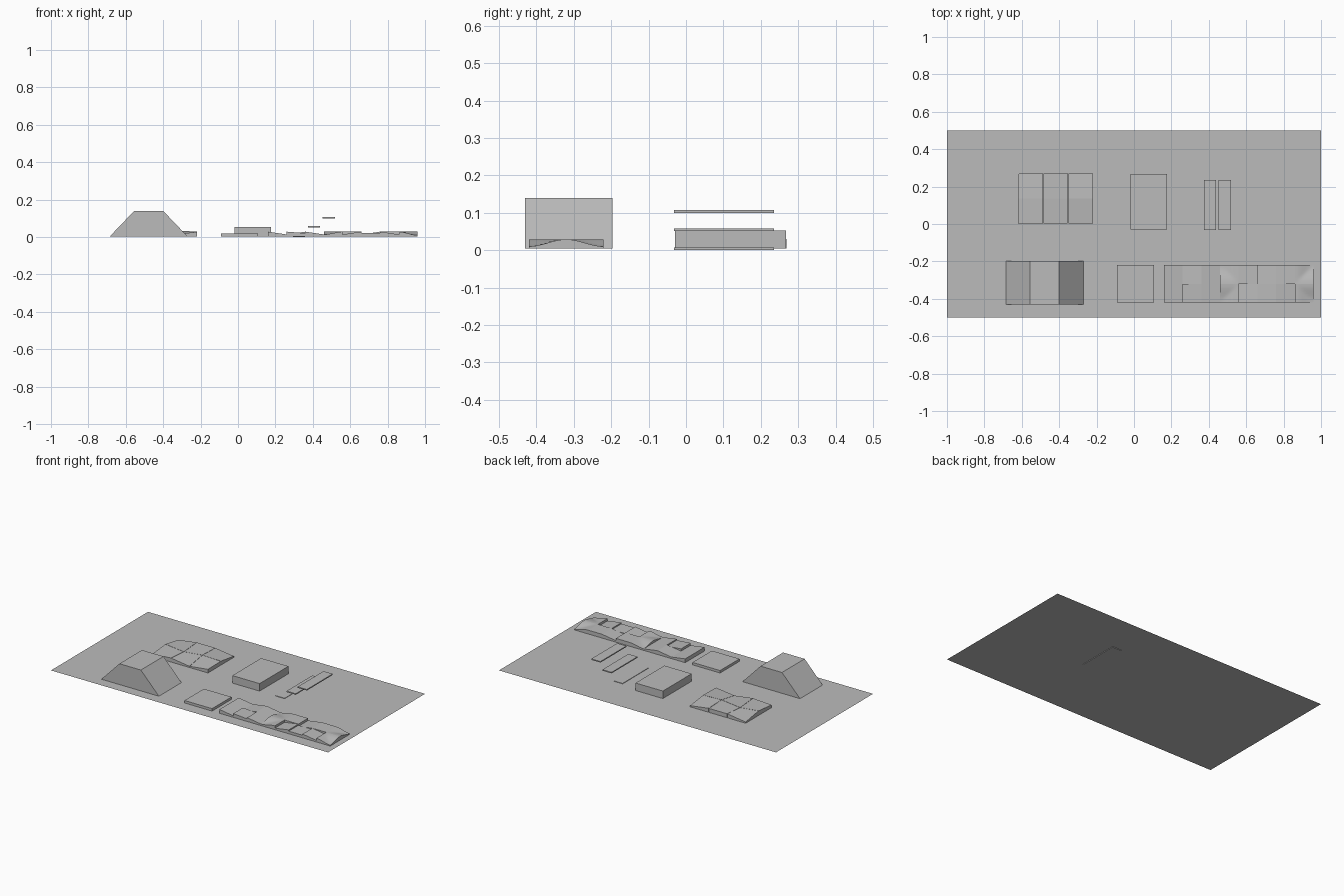
import bpy
import bmesh
import math

cube = bpy.data.objects.get("Cube")
if cube:
    bpy.data.objects.remove(cube, do_unlink=True)

GROUND = 0.004

grey = bpy.data.materials.new("plain grey")
grey.use_nodes = True
colour = (0.5, 0.5, 0.5, 1)
grey.diffuse_color = colour
grey.node_tree.nodes["Principled BSDF"].inputs["Base Color"].default_value = colour


def finish(name, bm):
    bmesh.ops.recalc_face_normals(bm, faces=bm.faces)
    mesh = bpy.data.meshes.new(name)
    bm.to_mesh(mesh)
    bm.free()
    mesh.materials.append(grey)
    obj = bpy.data.objects.new(name, mesh)
    bpy.context.collection.objects.link(obj)
    return obj


def add_prism(bm, bottom, top):
    """Closed solid between two matching four-sided loops."""
    low = [bm.verts.new(p) for p in bottom]
    high = [bm.verts.new(p) for p in top]
    bm.faces.new(low[::-1])
    bm.faces.new(high)
    for i in range(4):
        j = (i + 1) % 4
        bm.faces.new((low[i], low[j], high[j], high[i]))


def corners(x0, x1, y0, y1):
    return [(x0, y0), (x1, y0), (x1, y1), (x0, y1)]


def block(name, x0, x1, y0, y1, z0, z1, inset=0):
    bm = bmesh.new()
    add_prism(bm, [(x, y, z0) for x, y in corners(x0, x1, y0, y1)],
              [(x, y, z1) for x, y in corners(x0 + inset, x1 - inset, y0, y1)])
    return finish(name, bm)


def tile(name, x, y, size, heights):
    """Ramp tile; heights run front left, front right, back right, back left."""
    base = corners(x, x + size, y, y + size)
    bm = bmesh.new()
    add_prism(bm, [(*p, GROUND) for p in base],
              [(*p, h) for p, h in zip(base, heights)])
    return finish(name, bm)


def smooth_tile(name, x, y, size, height_at, steps=8):
    """Rounded slope made from a fine grid with a skirt."""
    bm = bmesh.new()
    bmesh.ops.create_grid(bm, x_segments=steps, y_segments=steps, size=0.5)
    for v in bm.verts:
        u, w = v.co.x + 0.5, v.co.y + 0.5
        v.co = (x + u * size, y + w * size, height_at(u, w))
    rim = [e for e in bm.edges if e.is_boundary]
    skirt = bmesh.ops.extrude_edge_only(bm, edges=rim)["geom"]
    for v in skirt:
        if isinstance(v, bmesh.types.BMVert):
            v.co.z = GROUND
    obj = finish(name, bm)
    bpy.ops.object.select_all(action="DESELECT")
    obj.select_set(True)
    bpy.context.view_layer.objects.active = obj
    bpy.ops.object.shade_smooth_by_angle(angle=math.radians(30))


# Ground sheet
bm = bmesh.new()
bm.faces.new([bm.verts.new((x, y, GROUND)) for x, y in corners(-1, 1, -0.5, 0.5)])
finish("ground", bm)

# Large mound, platform and low pad
block("mound", -0.685, -0.27, -0.43, -0.197, GROUND, 0.14, inset=0.13)
block("platform", -0.02, 0.177, -0.03, 0.267, GROUND, 0.053)
block("low_pad", -0.092, 0.107, -0.42, -0.22, GROUND, 0.02)

# Three thin floating planks
for i, z in enumerate((0, 0.051, 0.1)):
    x = 0.293 + 0.08 * i
    block(f"plank_{i + 1}", x, x + 0.066, -0.032, 0.235, z, z + 0.007)

# Cluster of sloped tiles, sharing corner heights
hills = [(0.022, 0.03, 0.012, 0.028),
         (0.034, 0.02, 0.034, 0.03),
         (0.012, 0.03, 0.03, 0.012)]
for row in range(2):
    for col in range(3):
        low, high = hills[row], hills[row + 1]
        tile(f"hill_tile_{row}_{col}", -0.619 + 0.134 * col, 0.003 + 0.134 * row, 0.132,
             (low[col], low[col + 1], high[col + 1], high[col]))

# Strip of ramps: each column holds left and right heights, front then back
HIGH, MID, LOW = 0.029, 0.021, 0.014
ramps = {0: ((HIGH, LOW), (HIGH, LOW)),
         1: ((HIGH, MID), (LOW, HIGH)),
         2: ((HIGH, LOW), (HIGH, LOW)),
         4: ((LOW, HIGH), (HIGH, HIGH)),
         5: ((MID, MID), (LOW, HIGH)),
         6: ((HIGH, LOW), (HIGH, HIGH))}
for col, rows in ramps.items():
    for row, (left, right) in enumerate(rows):
        tile(f"ramp_{col}_{row}", 0.16 + 0.1 * col, -0.42 + 0.1 * row, 0.1,
             (left, right, right, left))


# Rounded slopes, mirrored front to back about the middle ridge
def ease(t):
    return t * t * (3 - 2 * t)


for row in range(2):
    def ridge(w):
        return w if row == 0 else 1 - w
    smooth_tile(f"rounded_ramp_{row}", 0.46, -0.42 + 0.1 * row, 0.1,
                lambda u, w: LOW + (HIGH - LOW) * ease(max(u, ridge(w))))
    smooth_tile(f"rounded_end_{row}", 0.86, -0.42 + 0.1 * row, 0.1,
                lambda u, w: 0.01 + (HIGH - 0.01) * ease(max(1 - u, ridge(w))))
